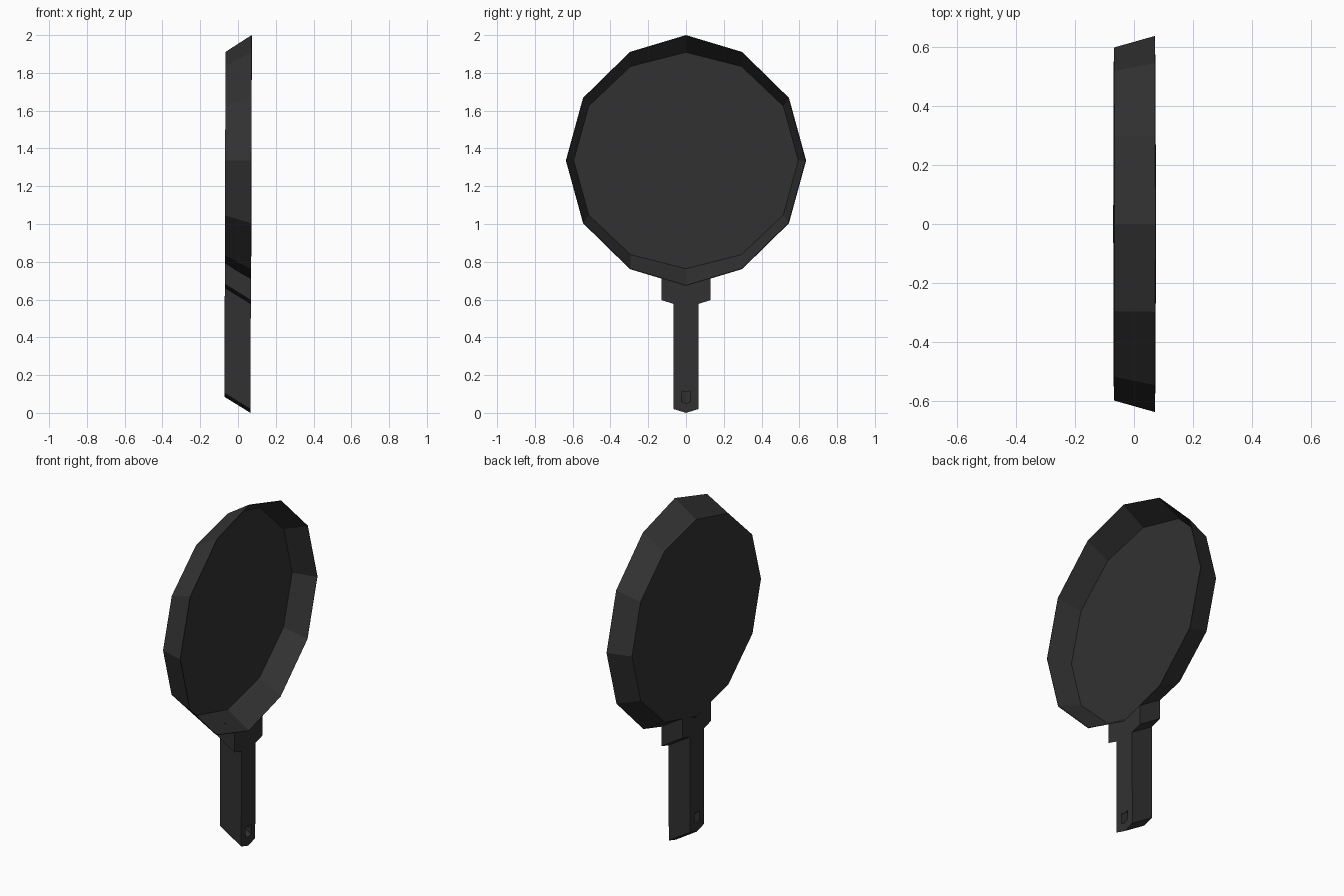
import bpy, bmesh

if "Cube" in bpy.data.objects:
    bpy.data.objects.remove(bpy.data.objects["Cube"])

iron = bpy.data.materials.new("dark cast iron")
iron.diffuse_color = (0.031, 0.031, 0.031, 1)
iron.use_nodes = True
iron.node_tree.nodes["Principled BSDF"].inputs["Base Color"].default_value = iron.diffuse_color

CENTRE = 1.336   # height of the pan centre


def point(side, y, z):
    """Front (+1) or back (-1) plane; the whole pan leans very slightly."""
    return (side * 0.069 + 0.003 * (z - 1), y, z)


def finish(name, bm):
    bmesh.ops.recalc_face_normals(bm, faces=bm.faces)
    mesh = bpy.data.meshes.new(name)
    bm.to_mesh(mesh)
    bm.free()
    obj = bpy.data.objects.new(name, mesh)
    mesh.materials.append(iron)
    bpy.context.collection.objects.link(obj)
    return obj


def ring(bm, side, quarter):
    """Full twelve-sided loop from a quarter profile of (y, height)."""
    right = quarter + [(y, -h) for y, h in reversed(quarter[:-1])]
    loop = right + [(-y, h) for y, h in reversed(right[1:-1])]
    return [bm.verts.new(point(side, y, CENTRE + h)) for y, h in loop]


# Dish: flared wall and flat floor, open towards +x
bm = bmesh.new()
rim = ring(bm, 1, [(0, 0.664), (0.297, 0.575), (0.545, 0.332), (0.636, 0)])
base = ring(bm, -1, [(0, 0.575), (0.295, 0.5), (0.517, 0.29), (0.597, 0)])
bm.faces.new(base)
for i in range(12):
    j = (i + 1) % 12
    bm.faces.new((rim[i], rim[j], base[j], base[i]))
dish = finish("pan_dish", bm)
wall = dish.modifiers.new("thin wall", 'SOLIDIFY')
wall.thickness = 0.004
wall.offset = -1

# Handle with collar and hanging hole: half outline, slanted and mirrored
SLANT = 0.085
half = [(0, 0.672), (0.13, 0.712), (0.13, 0.597), (0.065, 0.577),
        (0.065, 0.02), (0, 0), (0, 0.05), (0.025, 0.058),
        (0.025, 0.117), (0, 0.109)]
bm = bmesh.new()
front = [bm.verts.new(point(1, y, z)) for y, z in half]
back = [bm.verts.new(point(-1, y, z + SLANT)) for y, z in half]
bm.faces.new(front)
bm.faces.new(back)
for i in range(len(half)):
    j = (i + 1) % len(half)
    if half[i][0] or half[j][0]:      # leave the mirror plane open
        bm.faces.new((front[i], front[j], back[j], back[i]))
bmesh.ops.mirror(bm, geom=bm.verts[:] + bm.edges[:] + bm.faces[:],
                 axis='Y', merge_dist=0.0005)
bmesh.ops.remove_doubles(bm, verts=bm.verts, dist=0.0005)
finish("handle", bm)
